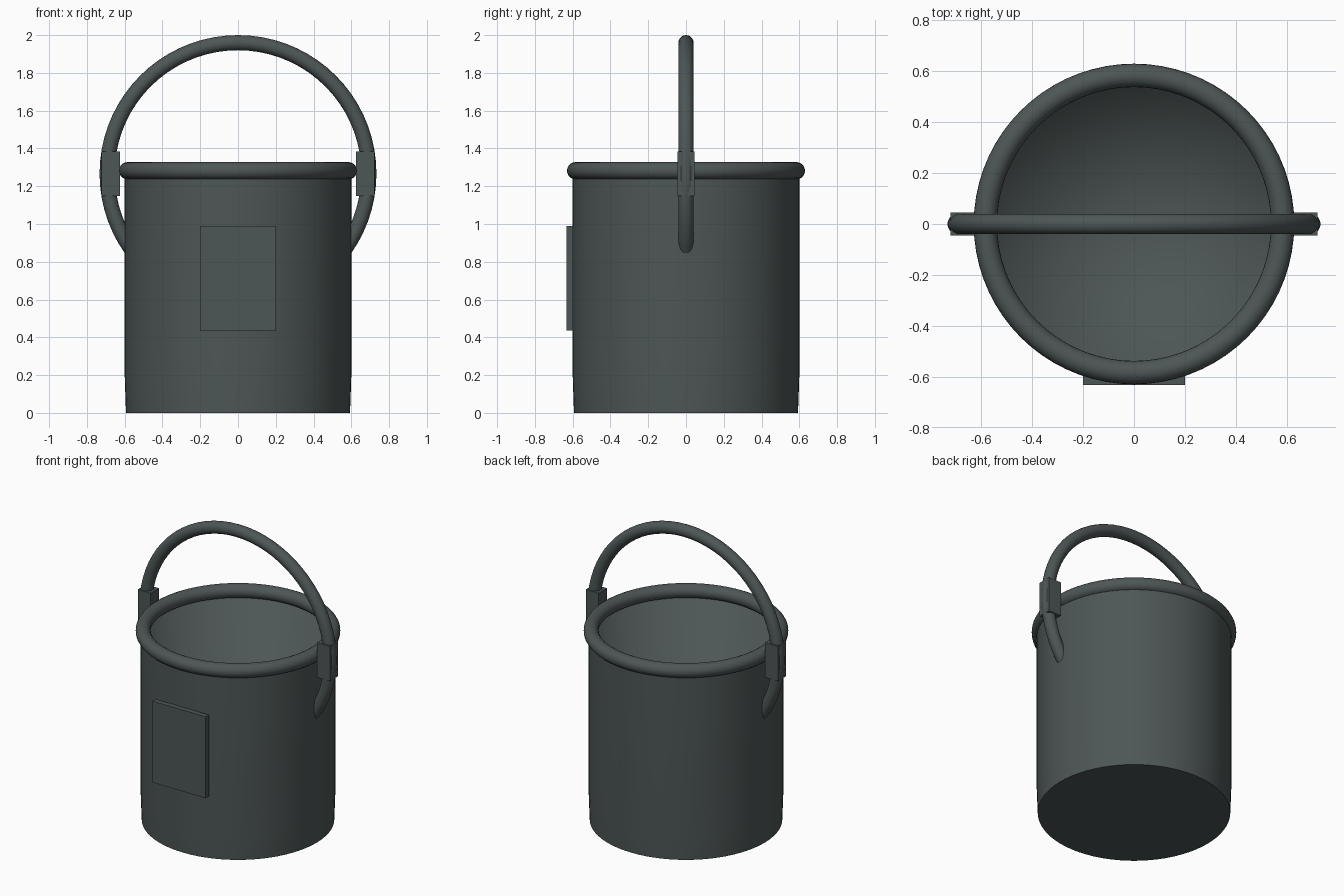
import bpy, math

if "Cube" in bpy.data.objects:
    bpy.data.objects.remove(bpy.data.objects["Cube"])

# One dark grey-green metal colour for the whole bucket
metal = bpy.data.materials.new("dark_grey_metal")
metal.diffuse_color = (0.075, 0.094, 0.092, 1)
metal.use_nodes = True
metal.node_tree.nodes["Principled BSDF"].inputs["Base Color"].default_value = metal.diffuse_color


def finish(obj, name, angle=35):
    obj.name = name
    obj.data.materials.append(metal)
    bpy.ops.object.select_all(action='DESELECT')
    obj.select_set(True)
    bpy.context.view_layer.objects.active = obj
    if angle:
        bpy.ops.object.shade_smooth_by_angle(angle=math.radians(angle))


def lathe(name, profile, segments=72, angle=35):
    """Revolve (radius, z) points around z; radius 0 gives a pole."""
    verts, rings, faces = [], [], []
    for r, z in profile:
        n = 1 if r == 0 else segments
        rings.append([len(verts) + i for i in range(n)])
        for i in range(n):
            a = 2 * math.pi * i / segments
            verts.append((r * math.cos(a), r * math.sin(a), z))
    for a, b in zip(rings, rings[1:]):
        for i in range(segments):
            j = (i + 1) % segments
            quad = [a[i % len(a)], a[j % len(a)], b[j % len(b)], b[i % len(b)]]
            faces.append(list(dict.fromkeys(quad)))
    mesh = bpy.data.meshes.new(name)
    mesh.from_pydata(verts, [], faces)
    obj = bpy.data.objects.new(name, mesh)
    bpy.context.collection.objects.link(obj)
    finish(obj, name, angle)


def ring(name, z, major, minor, rotation=(0, 0, 0)):
    bpy.ops.mesh.primitive_torus_add(
        location=(0, 0, z), rotation=rotation, major_radius=major,
        minor_radius=minor, major_segments=72, minor_segments=20)
    finish(bpy.context.object, name)


def box(name, low, high):
    mid = [(a + b) / 2 for a, b in zip(low, high)]
    bpy.ops.mesh.primitive_cube_add(size=1, location=mid)
    obj = bpy.context.object
    obj.scale = [b - a for a, b in zip(low, high)]
    bpy.ops.object.transform_apply(location=False, rotation=False, scale=True)
    finish(obj, name, angle=0)


# Outer wall and base, slightly narrower at the bottom
lathe("bucket_body", [(0, 0), (0.593, 0), (0.6, 0.2), (0.6, 1.28)])

# Inner lining, its wall flowing softly into the floor
lathe("bucket_lining", [(0.6, 1.28), (0.57, 1.28), (0.555, 0.06), (0, 0.06)],
      angle=100)

# Rolled rim and round carrying handle
ring("rim", 1.282, 0.584, 0.046)
ring("handle", 1.267, 0.693, 0.04, (math.pi / 2, 0, 0))

# Handle brackets on both sides
for side, name in ((-1, "bracket_left"), (1, "bracket_right")):
    x0, x1 = sorted((side * 0.625, side * 0.722))
    box(name, (x0, -0.045, 1.148), (x1, 0.045, 1.385))

# Plain label plate on the front
box("label_plate", (-0.2, -0.632, 0.437), (0.2, -0.597, 0.99))
